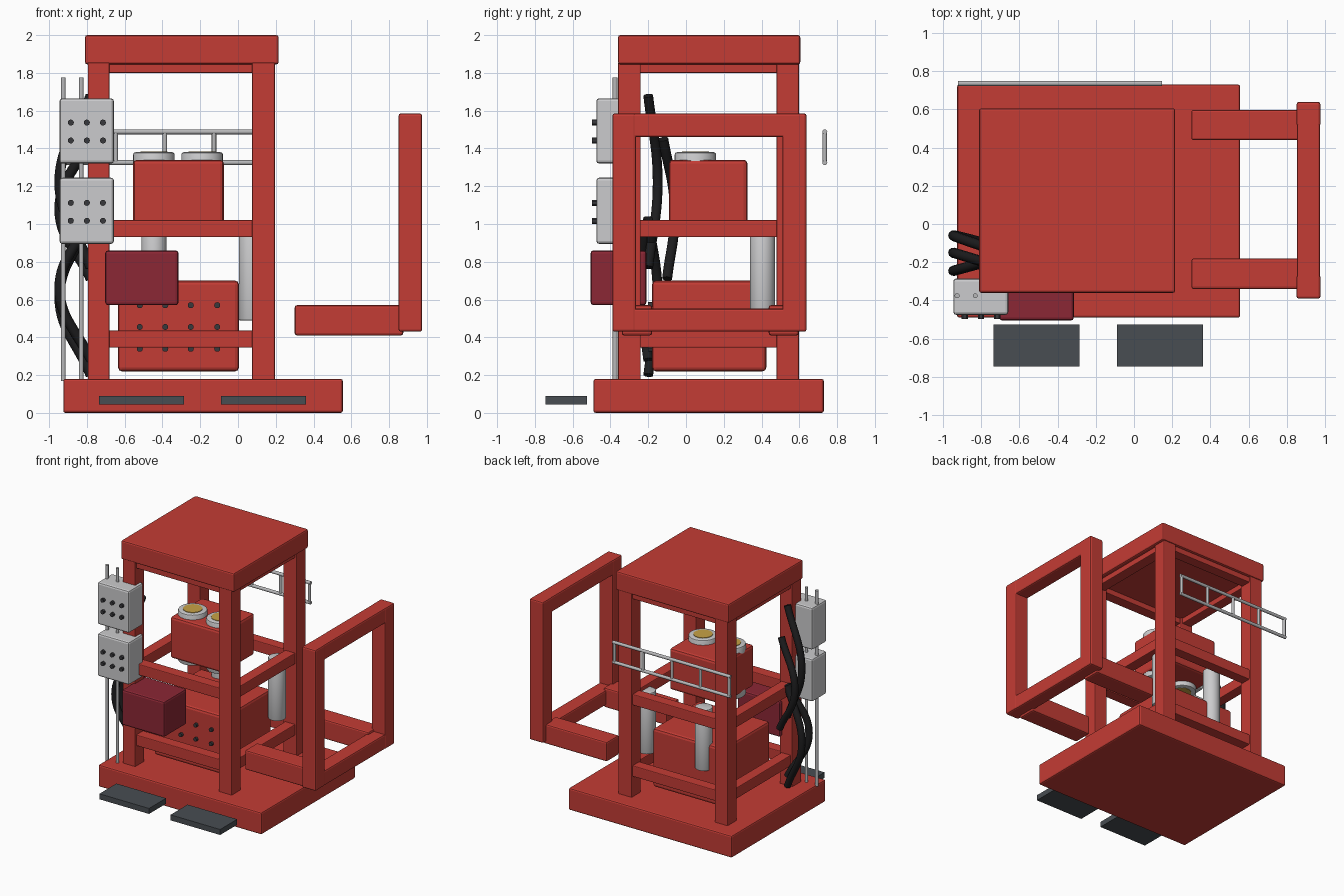
import bpy
import bmesh
from mathutils import Matrix, Vector

cube = bpy.data.objects.get("Cube")
if cube:
    bpy.data.objects.remove(cube, do_unlink=True)


def material(name, rgb):
    m = bpy.data.materials.new(name)
    m.use_nodes = True
    m.diffuse_color = (*rgb, 1)
    m.node_tree.nodes["Principled BSDF"].inputs["Base Color"].default_value = (*rgb, 1)
    return m


RED = material("red paint", (0.55, 0.045, 0.035))
MAROON = material("maroon paint", (0.26, 0.02, 0.035))
GREY = material("light grey", (0.6, 0.6, 0.61))
STEEL = material("steel", (0.48, 0.48, 0.49))
PAD = material("slate grey", (0.065, 0.075, 0.085))
BLACK = material("black rubber", (0.012, 0.012, 0.013))
KNOB = material("dark grey", (0.04, 0.04, 0.045))
GOLD = material("gold", (0.58, 0.36, 0.06))


def add_mesh(name, bm, mat, smooth=False):
    mesh = bpy.data.meshes.new(name)
    bm.to_mesh(mesh)
    bm.free()
    mesh.materials.append(mat)
    ob = bpy.data.objects.new(name, mesh)
    bpy.context.collection.objects.link(ob)
    if smooth:
        bpy.ops.object.select_all(action="DESELECT")
        ob.select_set(True)
        bpy.context.view_layer.objects.active = ob
        bpy.ops.object.shade_smooth_by_angle()
    return ob


def box(name, xs, ys, zs, mat=RED, bevel=0.012):
    """Box from its extents on each axis, with softened edges."""
    spans = (xs, ys, zs)
    centre = Vector([(a + b) / 2 for a, b in spans])
    size = [b - a for a, b in spans]
    bm = bmesh.new()
    bmesh.ops.create_cube(bm, size=1, matrix=Matrix.Translation(centre) @ Matrix.Diagonal((*size, 1)))
    ob = add_mesh(name, bm, mat)
    if bevel:
        mod = ob.modifiers.new("soft edges", "BEVEL")
        mod.width = bevel
        mod.segments = 2
    return ob


def rod(name, start, end, radius, mat=STEEL, sides=16, bevel=0):
    """Cylinder between two points."""
    a, b = Vector(start), Vector(end)
    turn = (b - a).to_track_quat("Z", "Y").to_matrix().to_4x4()
    bm = bmesh.new()
    bmesh.ops.create_cone(bm, cap_ends=True, segments=sides, radius1=radius, radius2=radius,
                          depth=(b - a).length, matrix=Matrix.Translation((a + b) / 2) @ turn)
    if bevel:
        rims = [e for e in bm.edges if any(len(f.verts) > 4 for f in e.link_faces)]
        bmesh.ops.bevel(bm, geom=rims, offset=bevel, segments=2, affect="EDGES", profile=0.5)
    return add_mesh(name, bm, mat, smooth=True)


def hose(name, points, radius=0.027):
    curve = bpy.data.curves.new(name, "CURVE")
    curve.dimensions = "3D"
    curve.bevel_depth = radius
    curve.bevel_resolution = 3
    curve.resolution_u = 14
    curve.use_fill_caps = True
    spline = curve.splines.new("BEZIER")
    spline.bezier_points.add(len(points) - 1)
    for p, co in zip(spline.bezier_points, points):
        p.co = co
        p.handle_left_type = p.handle_right_type = "AUTO"
    curve.materials.append(BLACK)
    ob = bpy.data.objects.new(name, curve)
    bpy.context.collection.objects.link(ob)


# Base and roof
box("base", (-0.925, 0.555), (-0.49, 0.73), (0, 0.18))
box("roof", (-0.81, 0.215), (-0.36, 0.605), (1.845, 2))

# Tower frame: posts and three rings of beams
COL_X = ((-0.795, -0.68), (0.075, 0.195))
COL_Y = ((-0.36, -0.24), (0.48, 0.597))
for xs in COL_X:
    for ys in COL_Y:
        box("post", xs, ys, (0.17, 1.855), bevel=0.006)
for level, zs in (("lower", (0.345, 0.435)), ("middle", (0.93, 1.02)), ("upper", (1.8, 1.855))):
    for ys in COL_Y:
        box(level + "_cross_beam", (-0.7, 0.1), (ys[0] + 0.014, ys[1] - 0.014), zs, bevel=0.006)
    for xs in COL_X:
        box(level + "_side_beam", (xs[0] + 0.014, xs[1] - 0.014), (-0.26, 0.5), zs, bevel=0.006)

# Side guard: square frame on two arms
for ys in ((-0.39, -0.265), (0.51, 0.638)):
    box("guard_upright", (0.85, 0.975), ys, (0.43, 1.585))
for zs in ((0.43, 0.552), (1.46, 1.585)):
    box("guard_rail", (0.852, 0.973), (-0.36, 0.61), zs)
for ys in ((-0.34, -0.18), (0.438, 0.597)):
    box("guard_arm", (0.3, 0.875), ys, (0.41, 0.57))

# Lower machine block with a grid of buttons
box("lower_block", (-0.635, 0.005), (-0.18, 0.425), (0.22, 0.7), bevel=0.02)
for x in (-0.52, -0.385, -0.25, -0.11):
    for z in (0.34, 0.455, 0.57):
        rod("block_button", (x, -0.15, z), (x, -0.2, z), 0.016, KNOB, 12)

# Upper machine block with gauges passing through it
box("upper_block", (-0.555, -0.075), (-0.09, 0.325), (1.0, 1.34), bevel=0.02)
for x in (-0.445, -0.19):
    rod("gauge", (x, 0.05, 0.96), (x, 0.05, 1.38), 0.11, GREY, 32, 0.012)
    for z in (0.96, 1.38):
        rod("gauge_face", (x, 0.05, z - 0.004), (x, 0.05, z + 0.004), 0.072, GOLD, 32)

# Hydraulic cylinders at the back
for x in (-0.445, 0.07):
    rod("hydraulic_cylinder", (x, 0.405, 0.49), (x, 0.405, 0.99), 0.066, GREY, 32, 0.006)

# Control boxes on two conduits
for x in (-0.925, -0.83):
    rod("conduit", (x, -0.375, 0.17), (x, -0.375, 1.775), 0.013)
for zs in ((1.32, 1.665), (0.895, 1.245)):
    box("control_box", (-0.945, -0.657), (-0.475, -0.285), zs, GREY, 0.015)
    for x in (-0.885, -0.8, -0.715):
        for z in (zs[0] + 0.122, zs[0] + 0.217):
            rod("control_knob", (x, -0.45, z), (x, -0.497, z), 0.016, KNOB, 12)
box("junction_box", (-0.703, -0.315), (-0.505, -0.21), (0.57, 0.86), MAROON, 0.015)

# Rear rack: two rails and evenly spaced uprights
for z in (1.325, 1.488):
    rod("rack_rail", (-0.92, 0.735, z), (0.147, 0.735, z), 0.013)
for i in range(5):
    x = -0.907 + i * 0.26
    rod("rack_upright", (x, 0.735, 1.325), (x, 0.735, 1.488), 0.012)

# Sagging hoses on the side
hose("hose_upper_front", ((-0.78, -0.2, 1.68), (-0.945, -0.15, 1.22), (-0.78, -0.2, 0.77)))
hose("hose_upper_back", ((-0.78, -0.12, 1.45), (-0.945, -0.06, 1.08), (-0.78, -0.1, 0.71)))
hose("hose_lower_front", ((-0.78, -0.2, 1.03), (-0.945, -0.245, 0.66), (-0.78, -0.2, 0.28)))
hose("hose_lower_back", ((-0.78, -0.2, 1.02), (-0.945, -0.15, 0.62), (-0.78, -0.2, 0.2)))

# Foot pads in front of the base
for x in (-0.735, -0.09):
    box("foot_pad", (x, x + 0.45), (-0.745, -0.525), (0.045, 0.09), PAD, 0)
